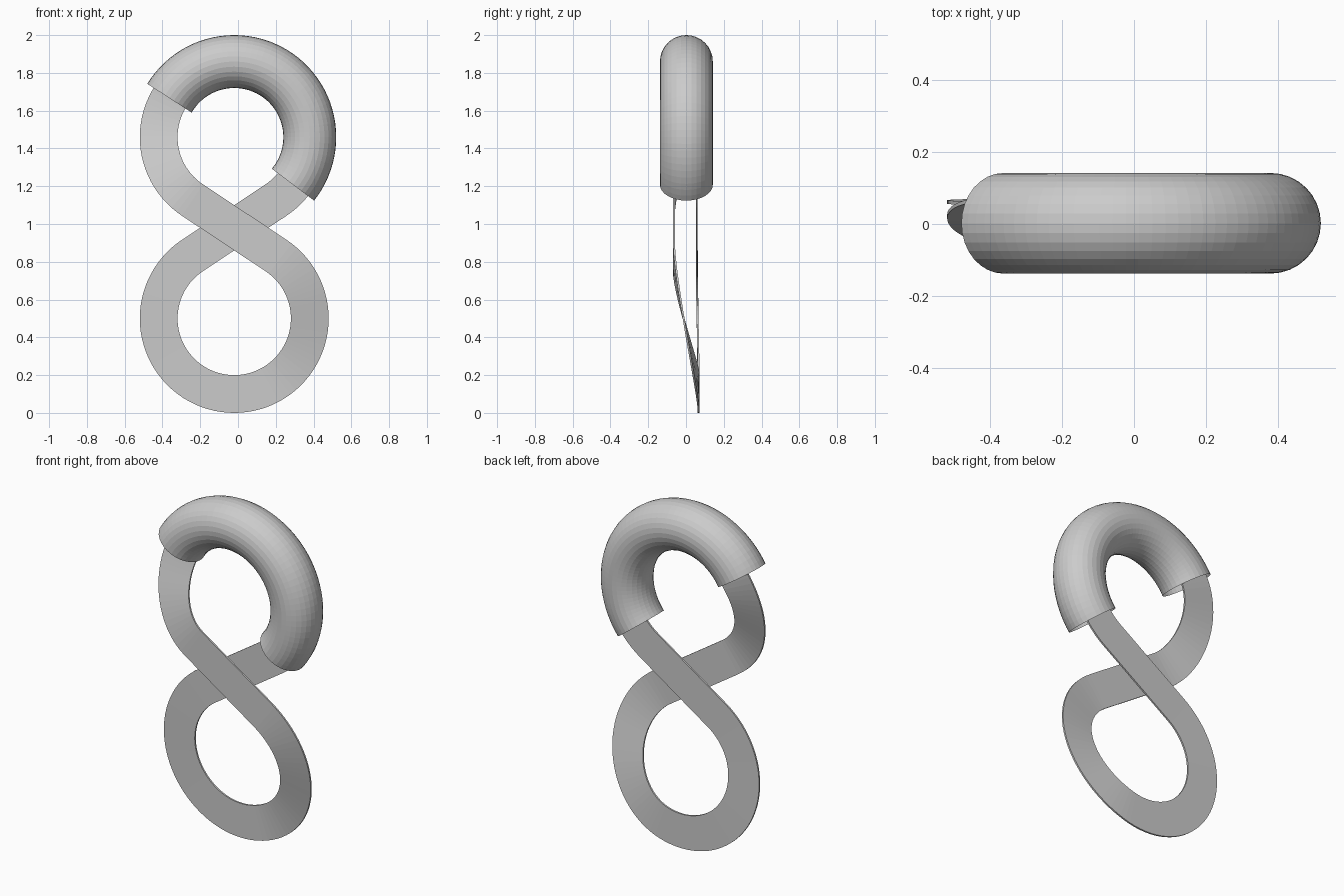
import bpy, bmesh
from math import sin, cos, pi, radians, acos, hypot
from mathutils import Vector

cube = bpy.data.objects.get("Cube")
if cube:
    bpy.data.objects.remove(cube)

CX, LOW, HIGH, R = -0.02, 0.50, 1.46, 0.40
FRONT, BACK, REST = -0.064, 0.057, 0.066      # depth of the strands


def ease(a, b, t):
    t = min(max(t, 0), 1)
    return a + (b - a) * t * t * (3 - 2 * t)


def arc(cz, start, end, steps, depth):
    """Points on a loop; depth(t) gives y along the arc."""
    pts = []
    for i in range(steps + 1):
        t = i / steps
        a = start + (end - start) * t
        pts.append(Vector((CX + R * cos(a), depth(t), cz + R * sin(a))))
    return pts


def sweep(name, path, section, closed):
    """Carry a (in-plane, depth) section along a path lying near the xz plane."""
    bm = bmesh.new()
    n, rings = len(path), []
    for i, p in enumerate(path):
        before = path[i - 1] if closed or i else path[i]
        after = path[(i + 1) % n] if closed or i < n - 1 else path[i]
        d = after - before
        size = hypot(d.x, d.z)
        side = Vector((-d.z / size, 0, d.x / size))
        rings.append([bm.verts.new(p + side * u + Vector((0, v, 0))) for u, v in section])
    m = len(section)
    for i in range(n if closed else n - 1):
        a, b = rings[i], rings[(i + 1) % n]
        for j in range(m):
            k = (j + 1) % m
            bm.faces.new((a[j], a[k], b[k], b[j]))
    bmesh.ops.recalc_face_normals(bm, faces=bm.faces)
    mesh = bpy.data.meshes.new(name)
    bm.to_mesh(mesh)
    bm.free()
    obj = bpy.data.objects.new(name, mesh)
    bpy.context.collection.objects.link(obj)
    return obj


# Figure-eight band: two loops joined by straight tangent strands
tilt = pi / 2 - acos(R / ((HIGH - LOW) / 2))
lower = arc(LOW, tilt, -pi - tilt, 72,
            lambda t: ease(FRONT, REST, t / 0.45) if t < 0.6 else ease(REST, BACK, (t - 0.6) / 0.4))
upper = arc(HIGH, -tilt, pi + tilt, 72,
            lambda t: ease(BACK, REST, t / 0.6) if t < 0.6 else ease(REST, FRONT, (t - 0.68) / 0.32))


def strand(a, b, steps=8):
    return [a.lerp(b, i / steps) for i in range(1, steps)]


path = lower + strand(lower[-1], upper[0]) + upper + strand(upper[-1], lower[0])
w, h = 0.10, 0.005
sweep("figure_eight_band", path, [(-w, -h), (w, -h), (w, h), (-w, h)], True)

# Open tubular sleeve around the upper loop
sides, radius = 32, 0.14
circle = [(radius * cos(2 * pi * i / sides), radius * sin(2 * pi * i / sides)) for i in range(sides)]
sleeve_path = arc(HIGH, radians(-39), radians(149), 48, lambda t: 0.002)
sweep("tube_sleeve", sleeve_path, circle, False)
